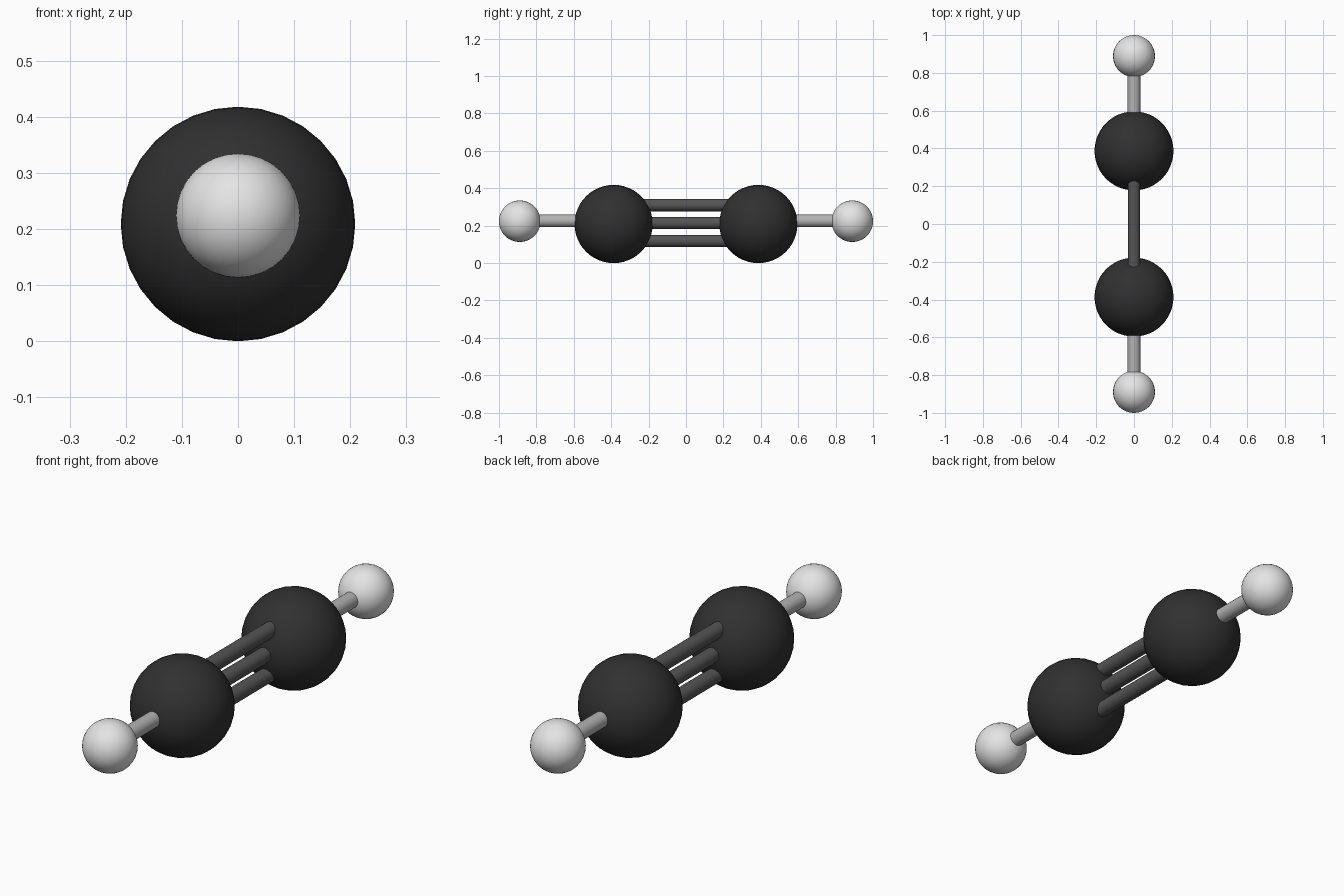
import bpy, math

if "Cube" in bpy.data.objects:
    bpy.data.objects.remove(bpy.data.objects["Cube"])


def material(name, v):
    m = bpy.data.materials.new(name)
    m.diffuse_color = (v, v, v, 1)
    m.use_nodes = True
    m.node_tree.nodes["Principled BSDF"].inputs["Base Color"].default_value = m.diffuse_color
    return m


BLACK = material("carbon black", 0.03)
WHITE = material("hydrogen white", 0.78)
DARK = material("dark grey", 0.09)
LIGHT = material("light grey", 0.45)


def finish(name, mat):
    ob = bpy.context.object
    ob.name = name
    ob.data.materials.append(mat)
    bpy.ops.object.shade_smooth_by_angle(angle=math.radians(40))


def atom(name, radius, y, z, mat):
    bpy.ops.mesh.primitive_uv_sphere_add(segments=32, ring_count=24, radius=radius,
                                         location=(0, y, z), rotation=(math.pi / 2, 0, 0))
    finish(name, mat)


def bond(name, radius, y0, y1, z, mat):
    bpy.ops.mesh.primitive_cylinder_add(vertices=24, radius=radius, depth=abs(y1 - y0),
                                        location=(0, (y0 + y1) / 2, z),
                                        rotation=(math.pi / 2, 0, 0))
    finish(name, mat)


# Atoms and single bonds, mirrored front to back
for side, s in (("front", -1), ("back", 1)):
    atom(f"{side}_carbon_atom", 0.209, s * 0.387, 0.209, BLACK)
    atom(f"{side}_hydrogen_atom", 0.111, s * 0.889, 0.224, WHITE)
    bond(f"{side}_single_bond", 0.034, s * 0.45, s * 0.86, 0.226, LIGHT)

# Triple bond: three stacked rods
for i, part in enumerate(("lower", "middle", "upper")):
    bond(f"{part}_triple_bond", 0.033, -0.36, 0.36, 0.118 + 0.096 * i, DARK)
